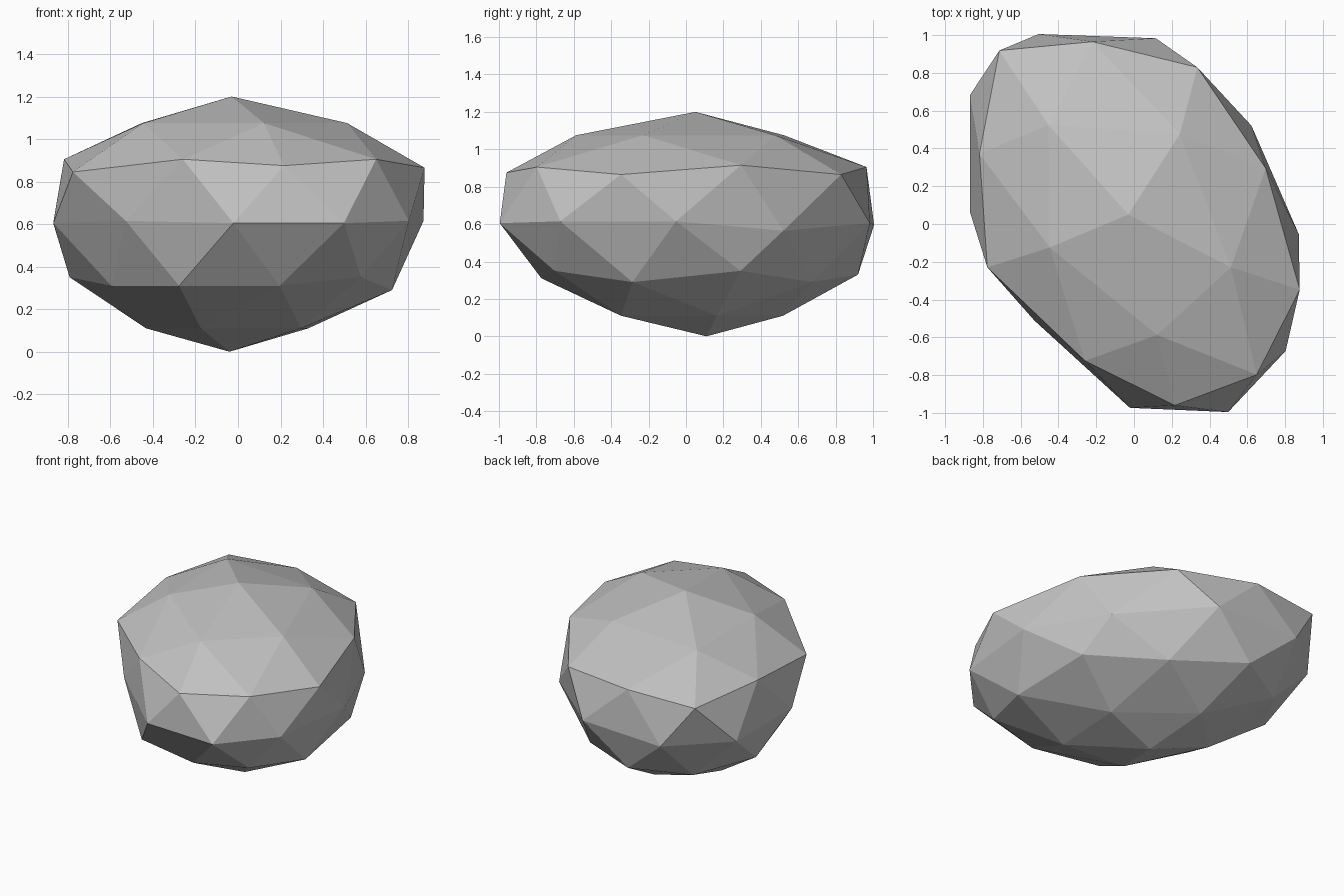
import bpy
from math import atan2, cos, sin, degrees
from mathutils import Matrix, Vector

cube = bpy.data.objects.get("Cube")
if cube:
    bpy.data.objects.remove(cube)

# Plain stone grey
grey = bpy.data.materials.new("stone_grey")
grey.use_nodes = True
colour = (0.54, 0.54, 0.54, 1)
grey.diffuse_color = colour
grey.node_tree.nodes["Principled BSDF"].inputs["Base Color"].default_value = colour

# Faceted stone: a low-poly ball with its rings stretched into a skewed oval
bpy.ops.mesh.primitive_ico_sphere_add(subdivisions=2, radius=1, location=(0, 0, 0))
boulder = bpy.context.object
boulder.name = boulder.data.name = "boulder"
stretch = Matrix(((1.006, 0.07), (-0.425, 1.064)))

# Rings from bottom to top: radius, centre x, centre y, height
rings = [
    (0, -0.04, 0.11, 0),
    (0.41, -0.02, 0.05, 0.11),
    (0.72, 0, 0.02, 0.3),
    (0.787, 0, 0.02, 0.34),
    (0.91, 0.012, 0.005, 0.605),
    (0.894, -0.012, 0.042, 0.865),
    (0.825, 0.012, 0.022, 0.905),
    (0.526, -0.006, 0.014, 1.075),
    (0, -0.03, 0.05, 1.2),
]

# Chipped irregularity, in hundredths, counter-clockwise around a ring
chips = {
    2: [(0, 0, -1), (0, 2, -1), (0, 0, 0), (2, 0, 1), (2, 3, 1)],
    3: [(0, 5, 1), (0, 0, -1), (0, 0, 1), (2, 0, -3), (-3, 4, 1)],
    4: [(-3, 1, 1), (2, -4, -4), (4, 1, 0), (-3, -1, -1), (-3, 1, 0),
        (1, -1, 0), (5, 4, 1), (3, -1, 0), (0, 1, 0), (-6, -1, 1)],
    5: [(-1, -1, 0), (1, 0, 0), (-1, 1, 2), (0, -2, -2), (1, 2, 1)],
    6: [(-2, 4, 1), (-3, 0, 0), (0, 0, 0), (4, -2, 0), (0, -2, 0)],
    7: [(-1, -2, 0), (5, 0, 0), (-4, 0, 0), (1, 1, 0), (0, 0, 0)],
}


def azimuth(vert):
    return round(degrees(atan2(vert.co.y, vert.co.x))) % 360


# Group the vertices into rings before any of them moves
verts = boulder.data.vertices
levels = sorted({round(v.co.z, 1) for v in verts})
groups = [sorted((v for v in verts if round(v.co.z, 1) == level), key=azimuth)
          for level in levels]

for i, (members, ring) in enumerate(zip(groups, rings)):
    radius, cx, cy, height = ring
    moves = chips.get(i, [(0, 0, 0)] * len(members))
    for vert, move in zip(members, moves):
        angle = atan2(vert.co.y, vert.co.x)
        flat = stretch @ Vector((cos(angle), sin(angle))) * radius
        vert.co = Vector((flat.x + cx, flat.y + cy, height)) + Vector(move) / 100

boulder.data.materials.append(grey)
bpy.ops.object.shade_flat()
